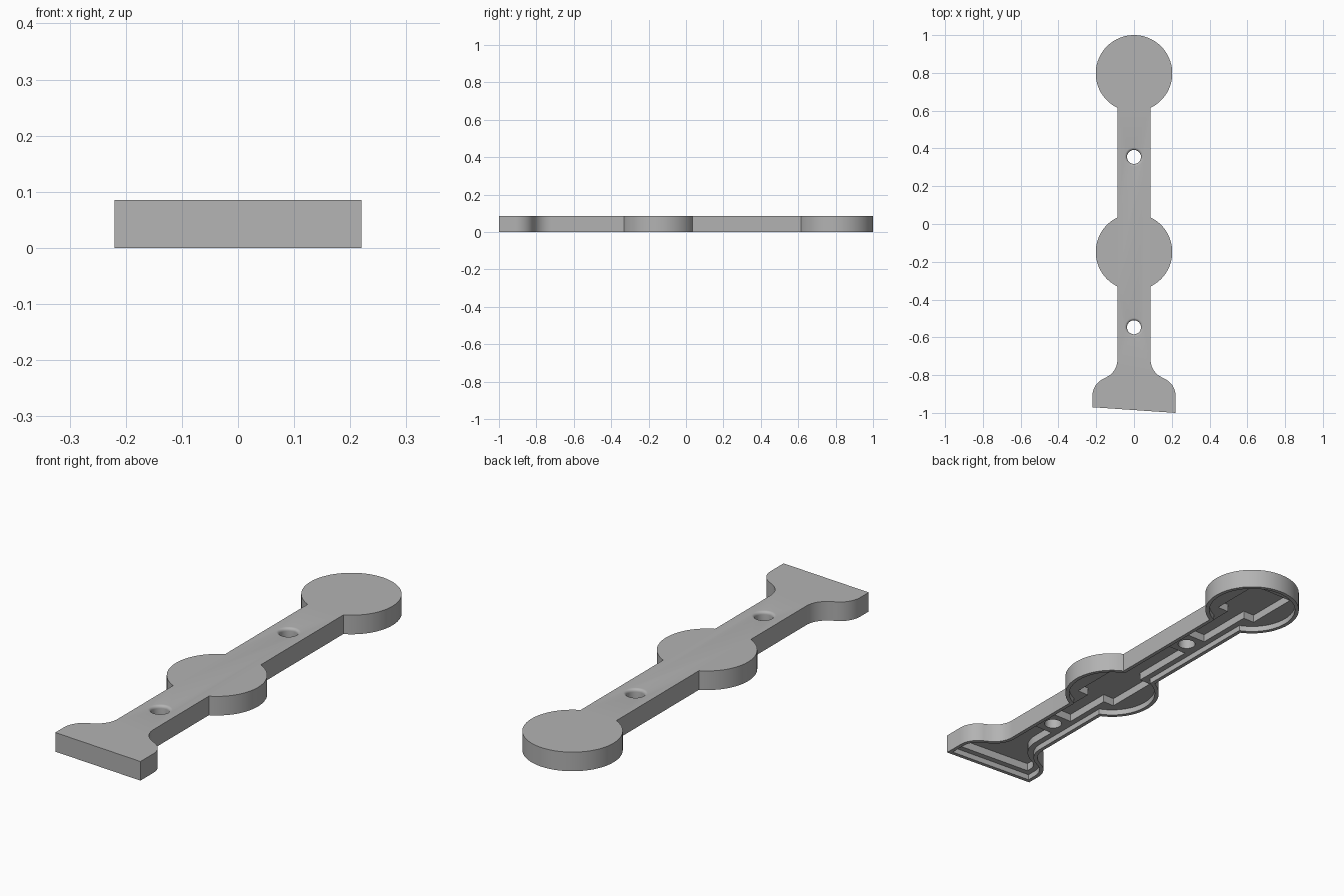
import bpy, bmesh
from math import sin, cos, acos, atan2, radians, pi

HEIGHT = 0.085
LEDGE = 0.025      # depth of the recess inside the thin rim
CEILING = 0.06     # depth of the pockets
RADIUS, HALF_BAR = 0.2025, 0.088
DISCS = (-0.148, 0.7975)
HOLES = (-0.547, 0.355)
BOSS = 0.065

cube = bpy.data.objects.get("Cube")
if cube:
    bpy.data.objects.remove(cube, do_unlink=True)

grey = bpy.data.materials.new("plain grey")
grey.use_nodes = True
colour = (0.45, 0.45, 0.45, 1)
grey.diffuse_color = colour
grey.node_tree.nodes["Principled BSDF"].inputs["Base Color"].default_value = colour


def arc(cx, cy, r, a, b, n):
    return [(cx + r * cos(a + (b - a) * i / n), cy + r * sin(a + (b - a) * i / n))
            for i in range(n + 1)]


def outline(inset, top=None):
    """Plan outline moved inwards; 'top' ends it on the bar below the discs."""
    edge = 0.22 - inset
    lean = atan2(0.19, 0.068)
    side = arc(0.12, -0.91, 0.1 - inset, 0, lean, 12)
    side += arc(0.188, -0.72, 0.1 + inset, lean + pi, pi, 12)[1:]
    if top is None:
        r = RADIUS - inset
        a = acos((HALF_BAR - inset) / r)
        side += arc(0, DISCS[0], r, -a, a, 40)
        side += arc(0, DISCS[1], r, -a, pi / 2 - 0.02, 48)
    else:
        side.append((HALF_BAR - inset, top))

    def foot(x):
        return (x, -0.985 - 0.068 * x + inset)
    return ([foot(edge)] + side
            + [(-x, y) for x, y in reversed(side)] + [foot(-edge)])


def finish(name, bm):
    bmesh.ops.recalc_face_normals(bm, faces=bm.faces)
    mesh = bpy.data.meshes.new(name)
    bm.to_mesh(mesh)
    bm.free()
    mesh.materials.append(grey)
    obj = bpy.data.objects.new(name, mesh)
    bpy.context.collection.objects.link(obj)
    return obj


def prism(name, points, z0, z1):
    bm = bmesh.new()
    base = bm.faces.new([bm.verts.new((x, y, z0)) for x, y in points])
    new = bmesh.ops.extrude_face_region(bm, geom=[base])["geom"]
    bmesh.ops.translate(bm, vec=(0, 0, z1 - z0),
                        verts=[v for v in new if isinstance(v, bmesh.types.BMVert)])
    return finish(name, bm)


def box(name, half, y0, y1):
    return prism(name, [(-half, y0), (half, y0), (half, y1), (-half, y1)], -0.02, CEILING)


def drill(name, y, n=40):
    """Turned cutter: a straight hole with a rounded mouth on top."""
    profile = [(0.037, -0.02)]
    profile += [(0.05 - 0.013 * cos(t), 0.072 + 0.013 * sin(t))
                for t in (radians(d) for d in range(0, 91, 15))]
    profile.append((0.05, HEIGHT + 0.02))
    bm = bmesh.new()
    rings = [[bm.verts.new((r * cos(2 * pi * i / n), y + r * sin(2 * pi * i / n), z))
              for i in range(n)] for r, z in profile]
    for low, high in zip(rings, rings[1:]):
        for i in range(n):
            j = (i + 1) % n
            bm.faces.new((low[i], low[j], high[j], high[i]))
    bm.faces.new(rings[0])
    bm.faces.new(rings[-1])
    return finish(name, bm)


def cut(target, cutter):
    cutter.hide_render = True
    mod = target.modifiers.new("cut", "BOOLEAN")
    mod.operation = "DIFFERENCE"
    mod.solver = "EXACT"
    mod.object = cutter
    bpy.context.view_layer.objects.active = target
    bpy.ops.object.modifier_apply(modifier=mod.name)
    bpy.data.objects.remove(cutter, do_unlink=True)


# Outer body
body = prism("mounting_cover", outline(0), 0, HEIGHT)

# Rim recess on the underside
cut(body, prism("rim_recess", outline(0.017), -0.02, LEDGE))

# Foot pocket, then bar channels that leave a solid boss round each hole
channel = HALF_BAR - 0.043
cut(body, prism("foot_pocket", outline(0.043, HOLES[0] - BOSS), -0.02, CEILING))
cut(body, box("middle_channel", channel, HOLES[0] + BOSS, HOLES[1] - BOSS))
cut(body, box("upper_channel", channel, HOLES[1] + BOSS, DISCS[1]))

# Wide pockets under the discs
for y in DISCS:
    cut(body, box("disc_pocket", 0.1, y - 0.11, y + 0.135))

# Screw holes
for y in HOLES:
    cut(body, drill("screw_hole", y))

bpy.ops.object.select_all(action="DESELECT")
body.select_set(True)
bpy.context.view_layer.objects.active = body
bpy.ops.object.shade_smooth_by_angle(angle=radians(30))
